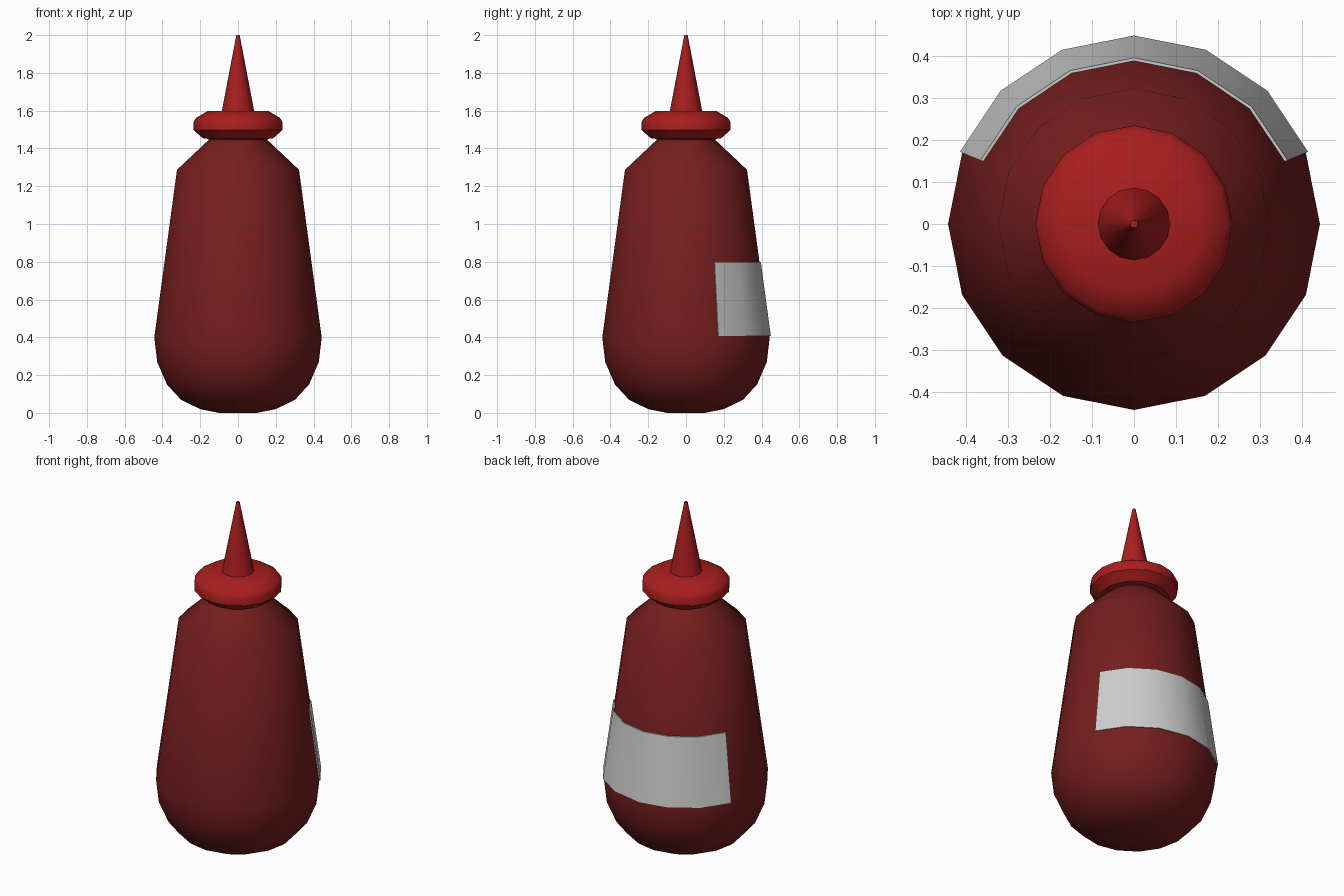
import bpy, bmesh
from math import pi, cos, sin, radians

if "Cube" in bpy.data.objects:
    bpy.data.objects.remove(bpy.data.objects["Cube"])

SIDES = 16


def material(name, rgb):
    m = bpy.data.materials.new(name)
    m.diffuse_color = (*rgb, 1)
    m.use_nodes = True
    m.node_tree.nodes["Principled BSDF"].inputs["Base Color"].default_value = m.diffuse_color
    return m


def finish(name, bm, mat=None, angle=40):
    bmesh.ops.recalc_face_normals(bm, faces=bm.faces)
    me = bpy.data.meshes.new(name)
    bm.to_mesh(me)
    bm.free()
    ob = bpy.data.objects.new(name, me)
    bpy.context.collection.objects.link(ob)
    if mat:
        me.materials.append(mat)
    bpy.ops.object.select_all(action='DESELECT')
    ob.select_set(True)
    bpy.context.view_layer.objects.active = ob
    bpy.ops.object.shade_smooth_by_angle(angle=radians(angle))
    return ob


def sweep(profile, angles, wrap_angle, wrap_profile):
    """Sweep an (r, z) profile around z and close the two ends."""
    bm = bmesh.new()
    rings = [[bm.verts.new((r * cos(a), r * sin(a), z)) for r, z in profile]
             for a in angles]
    n, p = len(rings), len(profile)
    for i in range(n if wrap_angle else n - 1):
        a, b = rings[i], rings[(i + 1) % n]
        for j in range(p if wrap_profile else p - 1):
            k = (j + 1) % p
            bm.faces.new((a[j], b[j], b[k], a[k]))
    if wrap_angle:
        bm.faces.new([r[0] for r in rings])
        bm.faces.new([r[-1] for r in rings])
    else:
        bm.faces.new(rings[0])
        bm.faces.new(rings[-1])
    return bm


full = [2 * pi * i / SIDES for i in range(SIDES)]
dark_red = material("dark_red", (0.18, 0.013, 0.013))
red = material("red", (0.4, 0.013, 0.013))

# Bottle body with rounded base and sloped shoulder
body = [(0.10, 0), (0.20, 0.02), (0.30, 0.068), (0.376, 0.15), (0.428, 0.27),
        (0.443, 0.40), (0.323, 1.287), (0.155, 1.445), (0.155, 1.48)]
finish("bottle_body", sweep(body, full, True, False), dark_red)

# Cap collar
cap = [(0.15, 1.45), (0.185, 1.453), (0.235, 1.497), (0.235, 1.54),
       (0.222, 1.562), (0.163, 1.597)]
finish("cap", sweep(cap, full, True, False), red, 35)

# Pointed nozzle
finish("nozzle", sweep([(0.087, 1.59), (0.009, 2.0)], full, True, False), red)

# Curved label wrapped on the back
label = [(0.438, 0.41), (0.449, 0.408), (0.396, 0.80), (0.386, 0.80)]
arc = [radians(22.5 * i) for i in range(1, 8)]
finish("label", sweep(label, arc, False, True))
